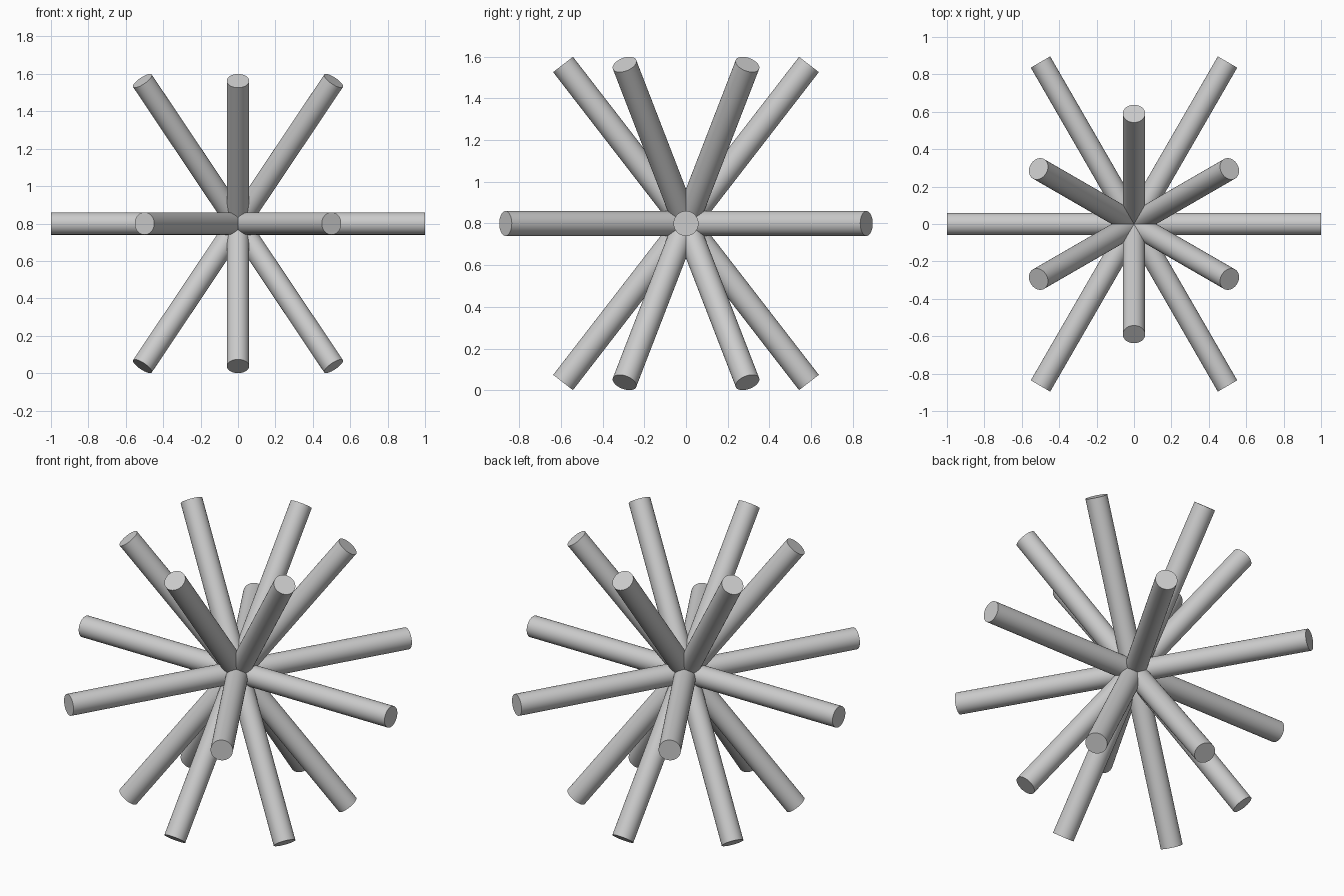
import bpy
from math import radians, cos, sin
from mathutils import Vector

if "Cube" in bpy.data.objects:
    bpy.data.objects.remove(bpy.data.objects["Cube"])

CENTRE = Vector((0, 0, 0.8))
RADIUS = 0.06


def rod(name, tip):
    """Straight rod running through the centre, from -tip to +tip."""
    bpy.ops.mesh.primitive_cylinder_add(
        vertices=48, radius=RADIUS, depth=2 * tip.length, location=CENTRE,
        rotation=tip.to_track_quat('Z', 'Y').to_euler())
    bpy.context.object.name = name
    bpy.ops.object.shade_smooth_by_angle(angle=radians(40))


# Three level rods give six horizontal spokes
for i in range(3):
    a = radians(60 * i)
    rod(f"level_rod_{i + 1}", Vector((cos(a), sin(a), 0)))

# Six slanted rods give six upper and six lower spokes
for i in range(6):
    a = radians(30 + 60 * i)
    rod(f"slanted_rod_{i + 1}", Vector((0.59 * cos(a), 0.59 * sin(a), 0.763)))
